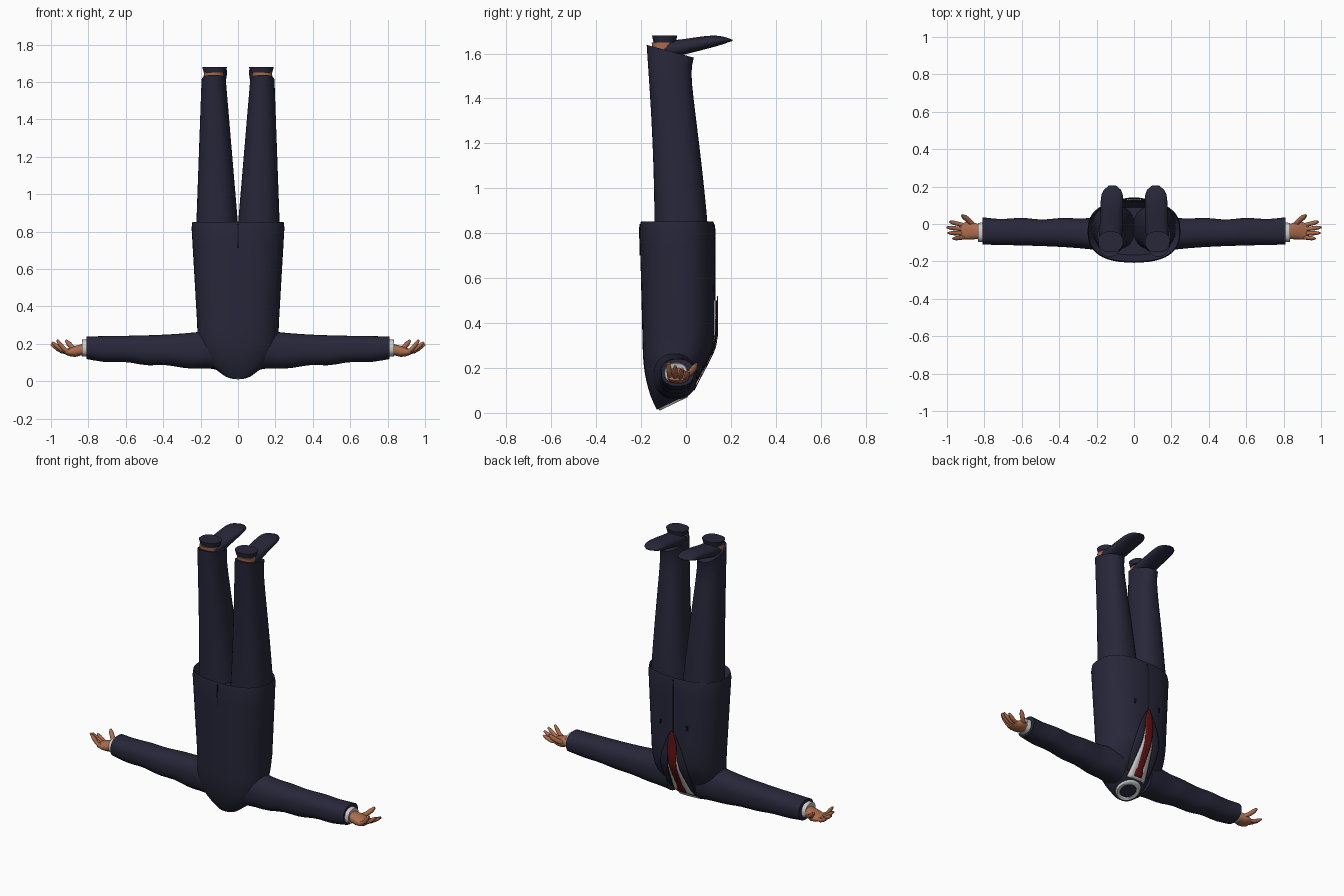
import bpy, bmesh, math
from mathutils import Vector
from mathutils.bvhtree import BVHTree

cube = bpy.data.objects.get("Cube")
if cube:
    bpy.data.objects.remove(cube, do_unlink=True)


def material(name, red, green, blue):
    m = bpy.data.materials.new(name)
    m.use_nodes = True
    m.diffuse_color = (red, green, blue, 1)
    node = next(n for n in m.node_tree.nodes if n.type == 'BSDF_PRINCIPLED')
    node.inputs["Base Color"].default_value = (red, green, blue, 1)
    return m


NAVY = material("navy cloth", .02, .02, .042)
DARK = material("dark seam", .005, .005, .012)
WHITE = material("white shirt", .6, .6, .6)
RED = material("red tie", .13, .006, .007)
SKIN = material("skin", .42, .155, .075)


def mix(start, end, f):
    return start + (end - start) * f


def spread(count):
    return [i / (count - 1) for i in range(count)]


def finish(name, bm, mat):
    bmesh.ops.recalc_face_normals(bm, faces=bm.faces)
    mesh = bpy.data.meshes.new(name)
    bm.to_mesh(mesh)
    bm.free()
    mesh.materials.append(mat)
    ob = bpy.data.objects.new(name, mesh)
    bpy.context.collection.objects.link(ob)
    bpy.ops.object.select_all(action='DESELECT')
    ob.select_set(True)
    bpy.context.view_layer.objects.active = ob
    bpy.ops.object.shade_smooth_by_angle(angle=math.radians(50))
    return ob


def bridge(name, rings, mat):
    """Join successive point rings and cap both ends."""
    bm = bmesh.new()
    loops = [[bm.verts.new(p) for p in ring] for ring in rings]
    for a, b in zip(loops, loops[1:]):
        for i in range(len(a)):
            bm.faces.new((a[i - 1], a[i], b[i], b[i - 1]))
    bm.faces.new(loops[0])
    bm.faces.new(loops[-1])
    return finish(name, bm, mat)


def loft(name, axis, rows, mat, side=1, power=.85, count=36):
    """Each row: place on the axis, centre and half size on the other two, tilt."""
    rings = []
    for place, centre_a, half_a, centre_b, half_b, tilt in rows:
        ring = []
        for i in range(count):
            angle = math.tau * i / count
            c, s = math.cos(angle), math.sin(angle)
            a = centre_a + math.copysign(abs(c) ** power, c) * half_a
            v = math.copysign(abs(s) ** power, s) * half_b
            b, k = centre_b + v, place + tilt * v
            x, y, z = {'x': (k, a, b), 'y': (a, k, b), 'z': (a, b, k)}[axis]
            ring.append((side * x, y, z))
        rings.append(ring)
    return bridge(name, rings, mat)


def span(place, a_low, a_high, b_low, b_high, tilt=0):
    """Turn low and high edges into a loft row."""
    return (place, (a_low + a_high) / 2, (a_high - a_low) / 2,
            (b_low + b_high) / 2, (b_high - b_low) / 2, tilt)


def finger(name, path, radius, side):
    points = [Vector((side * x, y, z)) for x, y, z in path]
    rings = []
    for i, p in enumerate(points):
        along = points[min(i + 1, len(points) - 1)] - points[max(i - 1, 0)]
        turn = along.to_track_quat('Z', 'Y')
        r = radius / 2 if p == points[-1] else radius
        rings.append([p + turn @ Vector((r * math.cos(math.tau * f), r * math.sin(math.tau * f), 0))
                      for f in spread(11)[:-1]])
    bridge(name, rings, SKIN)


# Jacket body: inner hem, straight trunk, then shoulders closing to the neck
def trunk(z, inset):
    f = (z - .3) / .55
    half = mix(.218, .25, f) - inset
    return span(z, -half, half, mix(-.193, -.207, f) + inset, .128 - inset)


def shoulder(g):
    half = mix(.218, .083, g ** 3)
    return span(mix(.3, .05, g), -half, half, mix(-.193, -.13, g ** 2),
                mix(.12, .015, g ** 1.3), g * .48)


rows = [trunk(.8, .04), trunk(.84, .012), trunk(.853, .006)]
rows += [trunk(mix(.82, .35, f), 0) for f in spread(6)]
rows += [shoulder(g) for g in spread(9)]
jacket = loft("jacket", 'z', rows, NAVY, power=.8, count=48)
body = bmesh.new()
body.from_mesh(jacket.data)
surface = BVHTree.FromBMesh(body)
body.free()


def drape(name, top, bottom, left, right, mat, lift, facing=1):
    """Lay a thin strip on the jacket between two edge rules."""
    bm = bmesh.new()
    grid = []
    for f in spread(26):
        z, line = mix(top, bottom, f), []
        for j, across in enumerate(spread(5)):
            x = mix(left(f), right(f), across)
            hit = surface.ray_cast(Vector((x, facing, z)), Vector((0, -facing, 0)))[0]
            y = hit.y + lift * facing if hit else grid[-1][j].co.y
            line.append(bm.verts.new((x, y, z)))
        grid.append(line)
    for a, b in zip(grid, grid[1:]):
        for j in range(1, len(a)):
            bm.faces.new((a[j - 1], a[j], b[j], b[j - 1]))
    strip = finish(name, bm, mat)
    solid = strip.modifiers.new("thickness", 'SOLIDIFY')
    solid.thickness, solid.offset = .004, 0


def centred(name, top, bottom, half, mat, lift, facing=1):
    drape(name, top, bottom, lambda f: -half(f), half, mat, lift, facing)


def opening(f):
    return mix(.012, .066, f)


def tie_half(f):
    knot = f > .88
    return (.026 if knot else mix(.034, .016, f)) * min(1, .2 + 4 * f)


# Shirt front, tie, seams
centred("shirt_front", .5, .09, opening, WHITE, .004)
centred("tie", .52, .1, tie_half, RED, .013)
centred("front_seam", .84, .5, lambda f: .003, DARK, .001)
centred("back_vent", .84, .7, lambda f: mix(.004, .001, f), DARK, .001, -1)


# Shirt collar around the dark neck opening
def neck(z, r):
    return (z, 0, r, -.055, r * .85, .48)


loft("shirt_collar", 'z', [neck(.075, .083), neck(.05, .08), neck(.04, .072),
                           neck(.043, .054), neck(.065, .05)], WHITE, power=1)
loft("neck_opening", 'z', [neck(.066, .053), neck(.046, .053)], NAVY, power=1)


def sleeve(f):
    cap = .03 * (1 - f) ** 4
    fold = .004 * math.sin(f * 20)
    return span(mix(.1, .81, f), mix(-.125, -.11, f) - cap, mix(.02, .032, f) + cap + fold,
                mix(.06, .115, f) + fold, mix(.25, .24, f) + cap)


def leg(f):
    return span(mix(.78, 1.61, f), *(mix(.11, .13, f) + s * mix(.115, .065, f) for s in (-1, 1)),
                mix(-.14, -.175, f * f), mix(.1, .005, f ** 1.2) + .03 * f ** 12,
                -.27 * f ** 8)


def shoe(f):
    close = max(.3, math.sqrt(1 - (2 * f - 1) ** 6))
    low, high = mix(1.56, 1.65, f), 1.655 + .025 * math.sin(2.6 * f * f)
    return (mix(-.145, .206, f), mix(.127, .115, f), .061 * close,
            (low + high) / 2, (high - low) / 2 * close, 0)


for s, label in ((1, "left_"), (-1, "right_")):
    # Lapel and pocket mark
    drape(label + "lapel", .5, .12, lambda f: s * opening(f),
          lambda f: s * (opening(f) + .01 + .04 * math.sin(3 * f)), NAVY, .009)
    drape(label + "pocket_mark", .57, .54, lambda f: s * mix(.085, .09, f),
          lambda f: s * mix(.097, .1, f), DARK, .002)

    # Sleeve, shirt cuff and hand
    loft(label + "sleeve", 'x', [sleeve(f) for f in spread(16)], NAVY, s)
    loft(label + "shirt_cuff", 'x', [(.79, -.043, .055, .178, .048, 0),
                                     (.835, -.045, .05, .178, .044, 0),
                                     (.83, -.045, .04, .178, .036, 0)], WHITE, s)
    loft(label + "palm", 'x', [(.81, -.043, .035, .175, .03, 0), (.87, -.035, .048, .16, .03, 0),
                               (.9, -.036, .047, .156, .022, 0),
                               (.925, -.04, .04, .158, .014, 0)], SKIN, s)
    for i in range(4):
        base = Vector((.905, -.008 - .021 * i, .157))
        tip = Vector((1 - .01 * (i - 1.2) ** 2, .012 - .03 * i, .185 + .012 * i))
        bend = Vector((0, 0, -.01))
        finger(f"{label}finger_{i + 1}",
               [base, base.lerp(tip, .4) + bend, base.lerp(tip, .75) + bend / 2, tip], .0115, s)
    finger(label + "thumb", [(.86, -.005, .165), (.885, .02, .18),
                             (.905, .036, .2), (.92, .046, .218)], .014, s)

    # Trouser leg, bare ankle, shoe and heel
    loft(label + "trouser_leg", 'z', [leg(f) for f in spread(18)], NAVY, s)
    loft(label + "ankle", 'z', [(1.57, .13, .05, -.09, .055, 0),
                                (1.65, .13, .052, -.105, .048, 0)], SKIN, s)
    loft(label + "shoe", 'y', [shoe(f) for f in spread(16)], NAVY, s)
    loft(label + "heel", 'z', [(1.65, .125, .058, -.095, .05, 0),
                               (1.68, .125, .066, -.095, .056, 0)], NAVY, s)
